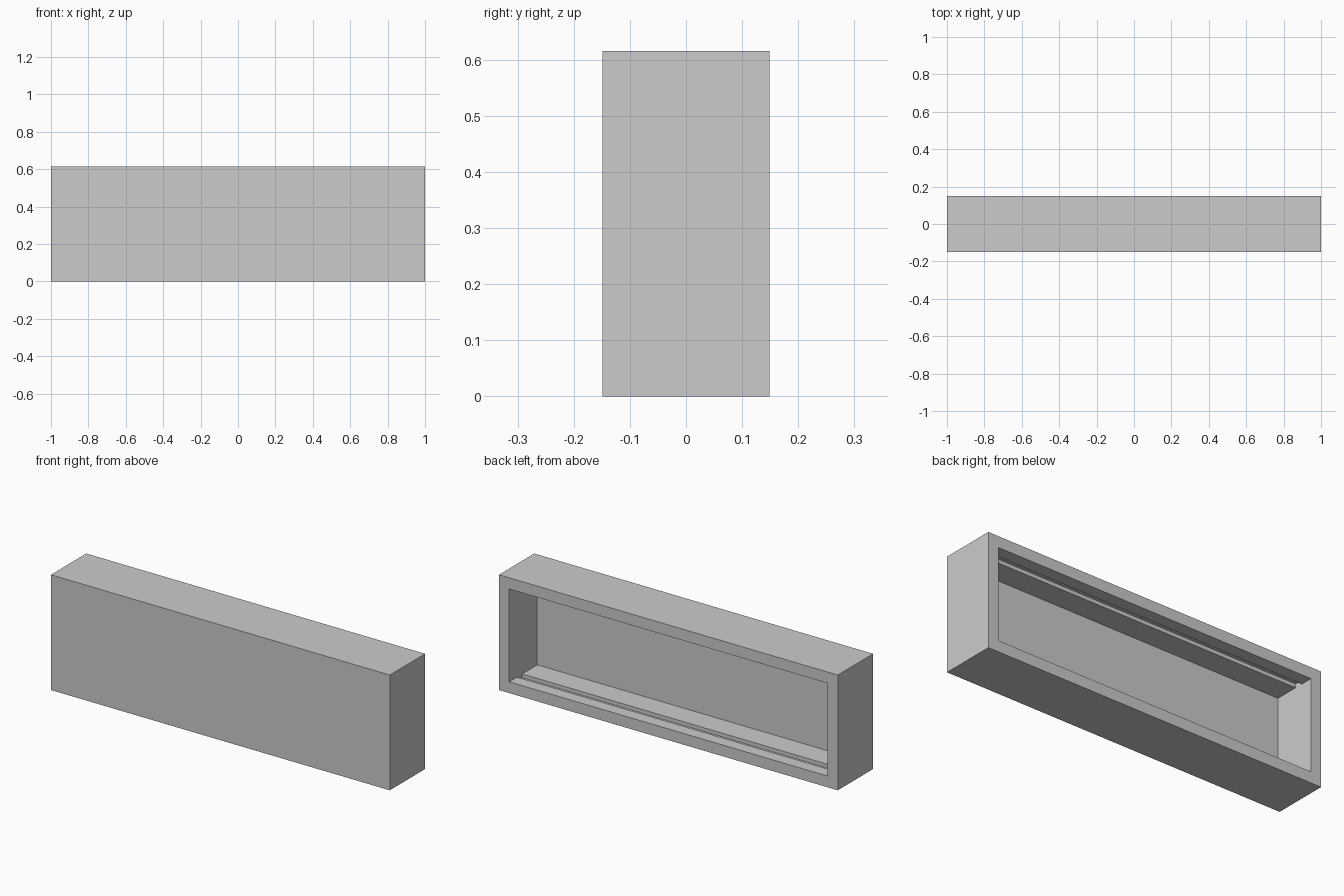
import bpy
import bmesh

cube = bpy.data.objects.get("Cube")
if cube:
    bpy.data.objects.remove(cube, do_unlink=True)

LENGTH, DEPTH, HEIGHT = 2.0, 0.297, 0.615
WALL = 0.06
GROOVE_NEAR, GROOVE_FAR, GROOVE_DEPTH = 0.066, 0.11, 0.02   # measured from the open back

# Plain grey
grey = bpy.data.materials.new("plain_grey")
grey.use_nodes = True
colour = (0.6, 0.6, 0.6, 1)
grey.diffuse_color = colour
grey.node_tree.nodes["Principled BSDF"].inputs["Base Color"].default_value = colour


def prism(name, profile, length):
    """Extrude a closed (y, z) profile along x, centred on x = 0."""
    bm = bmesh.new()
    face = bm.faces.new([bm.verts.new((-length / 2, y, z)) for y, z in profile])
    side = bmesh.ops.extrude_face_region(bm, geom=[face])["geom"]
    verts = [v for v in side if isinstance(v, bmesh.types.BMVert)]
    bmesh.ops.translate(bm, verts=verts, vec=(length, 0, 0))
    bmesh.ops.recalc_face_normals(bm, faces=bm.faces)
    mesh = bpy.data.meshes.new(name)
    bm.to_mesh(mesh)
    bm.free()
    mesh.materials.append(grey)
    obj = bpy.data.objects.new(name, mesh)
    bpy.context.collection.objects.link(obj)
    return obj


# Outer case, solid before hollowing
back = DEPTH / 2
case = prism("case", [(-back, 0), (back, 0), (back, HEIGHT), (-back, HEIGHT)], LENGTH)

# Cavity open at the back, with a sliding-panel groove in floor and ceiling
near, far = back - GROOVE_NEAR, back - GROOVE_FAR
floor = [(WALL - back, WALL), (far, WALL), (far, WALL - GROOVE_DEPTH),
         (near, WALL - GROOVE_DEPTH), (near, WALL), (back + WALL, WALL)]
ceiling = [(y, HEIGHT - z) for y, z in reversed(floor)]
cutter = prism("cavity_cutter", floor + ceiling, LENGTH - 2 * WALL)
cutter.hide_render = True

# Hollow the case
hollow = case.modifiers.new("hollow", 'BOOLEAN')
hollow.operation = 'DIFFERENCE'
hollow.solver = 'EXACT'
hollow.object = cutter
bpy.context.view_layer.objects.active = case
bpy.ops.object.modifier_apply(modifier=hollow.name)
bpy.data.objects.remove(cutter, do_unlink=True)
